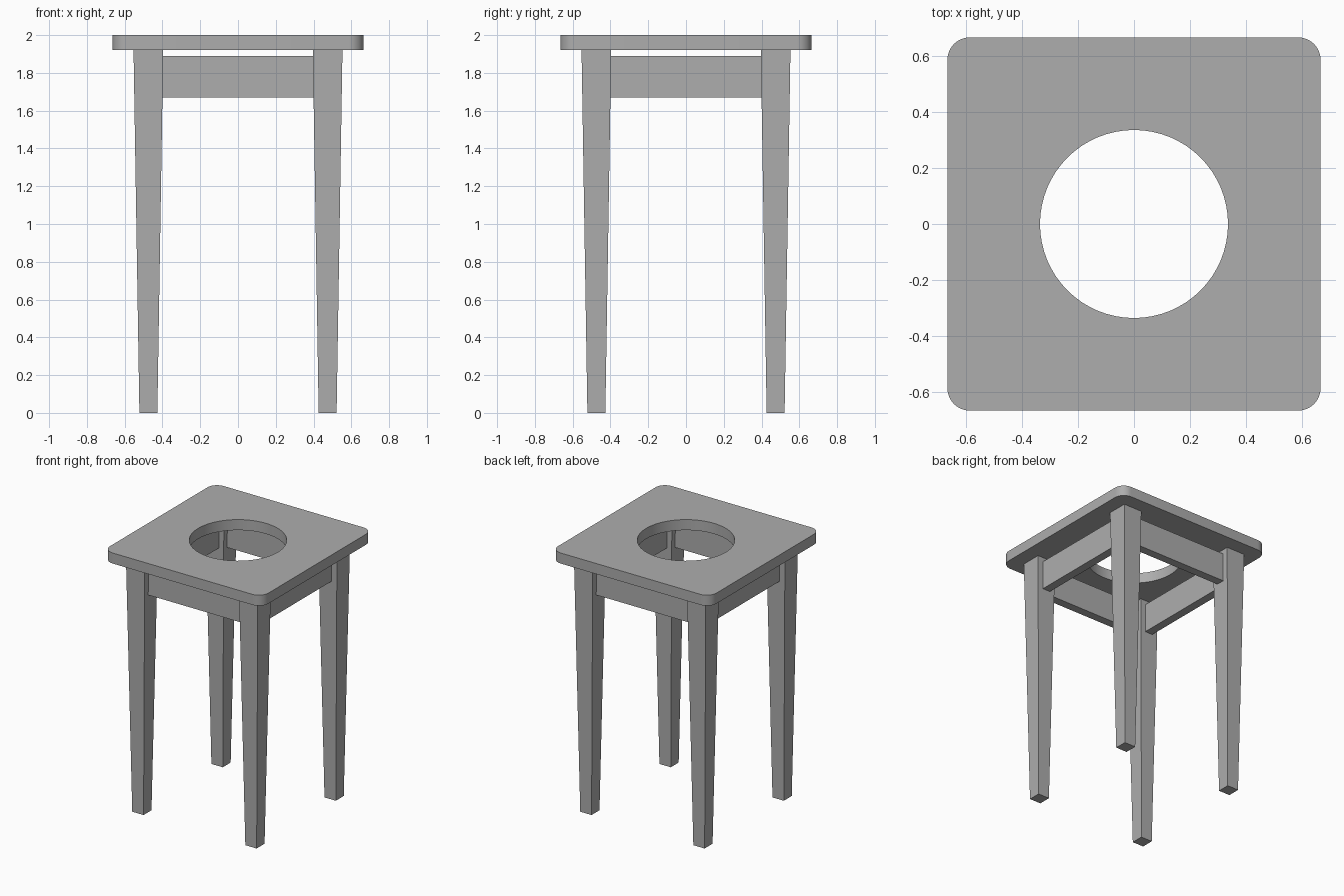
import bpy
import bmesh
import math

cube = bpy.data.objects.get("Cube")
if cube:
    bpy.data.objects.remove(cube, do_unlink=True)

wood = bpy.data.materials.new("plain_grey")
wood.use_nodes = True
GREY = (0.42, 0.42, 0.42, 1)
wood.diffuse_color = GREY
wood.node_tree.nodes["Principled BSDF"].inputs["Base Color"].default_value = GREY

SEAT_HALF, SEAT_BOTTOM, TOP = 0.665, 1.92, 2.0
HOLE_RADIUS, CORNER_RADIUS = 0.335, 0.08
LEG_FOOT, LEG_HEAD = (0.427, 0.522), (0.396, 0.553)   # inner and outer offsets
APRON_INNER, APRON_OUTER, APRON_END = 0.44, 0.505, 0.42
APRON_BOTTOM, APRON_TOP = 1.67, 1.89


def finish(name, bm):
    """Turn a bmesh into a named, coloured object."""
    bmesh.ops.recalc_face_normals(bm, faces=bm.faces)
    mesh = bpy.data.meshes.new(name)
    bm.to_mesh(mesh)
    bm.free()
    mesh.materials.append(wood)
    obj = bpy.data.objects.new(name, mesh)
    bpy.context.collection.objects.link(obj)
    return obj


def block(low, high):
    """A box between two corners."""
    bm = bmesh.new()
    bmesh.ops.create_cube(bm, size=1)
    for v in bm.verts:
        v.co = [h if c > 0 else l for c, l, h in zip(v.co, low, high)]
    return bm


# Seat: square slab with rounded corners and a round hole
bm = block((-SEAT_HALF, -SEAT_HALF, SEAT_BOTTOM), (SEAT_HALF, SEAT_HALF, TOP))
uprights = [e for e in bm.edges
            if abs(e.verts[0].co.z - e.verts[1].co.z) > 0.01]
bmesh.ops.bevel(bm, geom=uprights, offset=CORNER_RADIUS, segments=8,
                profile=0.5, affect='EDGES')
seat = finish("seat", bm)

bm = bmesh.new()
bmesh.ops.create_cone(bm, cap_ends=True, segments=64, radius1=HOLE_RADIUS,
                      radius2=HOLE_RADIUS, depth=0.5)
bmesh.ops.translate(bm, verts=bm.verts, vec=(0, 0, SEAT_BOTTOM))
cutter = finish("hole_cutter", bm)
cutter.hide_render = True

cut = seat.modifiers.new("hole", 'BOOLEAN')
cut.operation = 'DIFFERENCE'
cut.solver = 'EXACT'
cut.object = cutter
bpy.ops.object.select_all(action='DESELECT')
seat.select_set(True)
bpy.context.view_layer.objects.active = seat
bpy.ops.object.modifier_apply(modifier=cut.name)
bpy.data.objects.remove(cutter, do_unlink=True)
bpy.ops.object.shade_smooth_by_angle(angle=math.radians(30))

# Legs: square posts tapering towards the floor
for front_back, sy in (("front", -1), ("back", 1)):
    for side, sx in (("left", 1), ("right", -1)):
        bm = block((0, 0, 0), (1, 1, SEAT_BOTTOM))
        for v in bm.verts:
            inner, outer = LEG_HEAD if v.co.z > 1 else LEG_FOOT
            v.co.x = sx * (outer if v.co.x > 0.5 else inner)
            v.co.y = sy * (outer if v.co.y > 0.5 else inner)
        finish(f"{front_back}_{side}_leg", bm)

# Aprons: rails joining neighbouring legs, just below the seat
for i, name in enumerate(("back", "right", "front", "left")):
    apron = finish(f"{name}_apron", block(
        (-APRON_END, APRON_INNER, APRON_BOTTOM),
        (APRON_END, APRON_OUTER, APRON_TOP)))
    apron.rotation_euler.z = i * math.pi / 2
